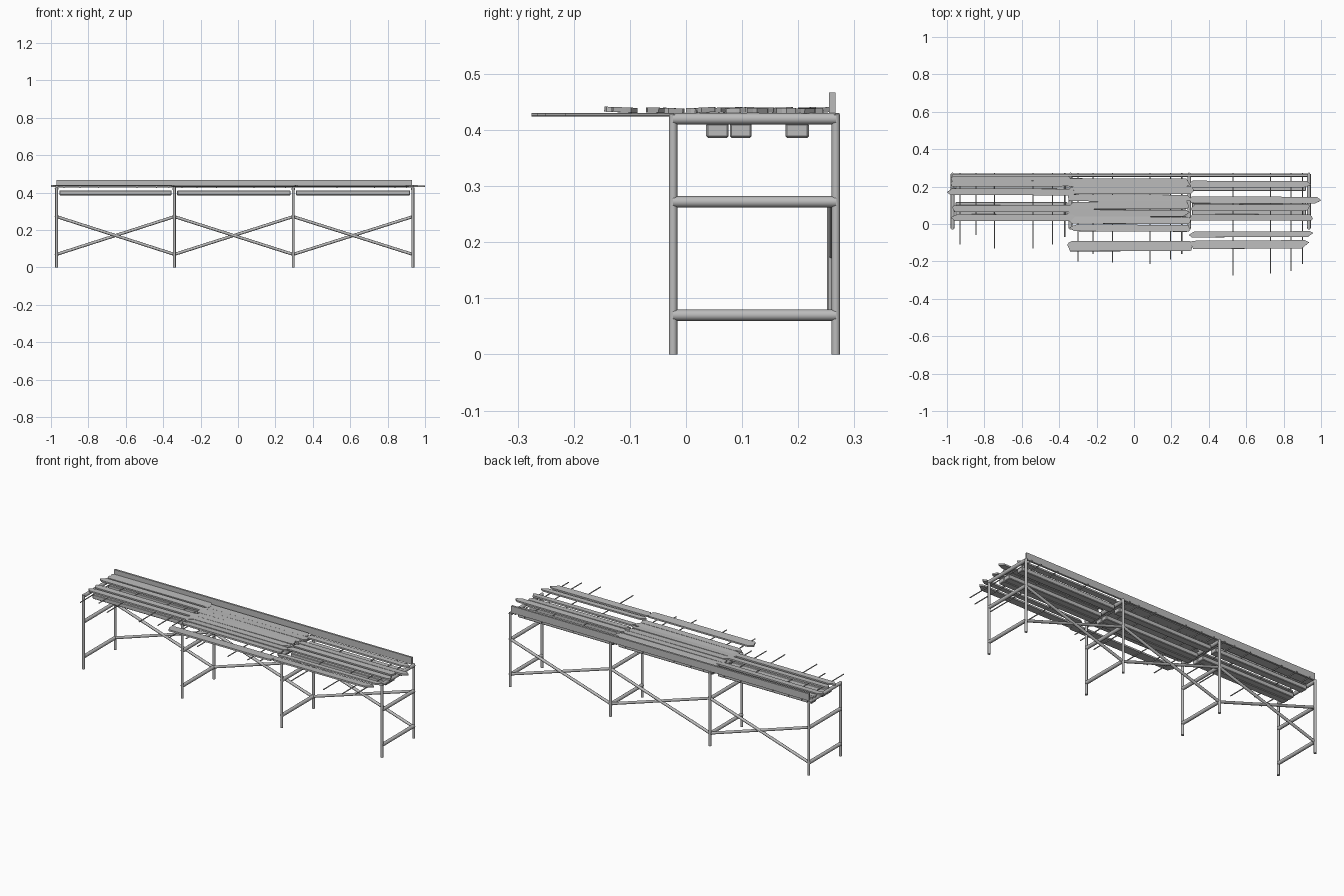
import bpy, bmesh, math, random
from mathutils import Vector

random.seed(4)
cube = bpy.data.objects.get("Cube")
if cube:
    bpy.data.objects.remove(cube)

grey = bpy.data.materials.new("weathered grey")
grey.use_nodes = True
colour = (0.5, 0.5, 0.5, 1)
grey.diffuse_color = colour
grey.node_tree.nodes["Principled BSDF"].inputs["Base Color"].default_value = colour

POSTS = (-0.97, -0.34, 0.295, 0.935)
FRONT, BACK = -0.023, 0.267
LOW, MID, TOP = 0.07, 0.272, 0.42


def finish(name, bm, smooth=False):
    bmesh.ops.recalc_face_normals(bm, faces=bm.faces)
    mesh = bpy.data.meshes.new(name)
    bm.to_mesh(mesh)
    bm.free()
    mesh.materials.append(grey)
    obj = bpy.data.objects.new(name, mesh)
    bpy.context.collection.objects.link(obj)
    if smooth:
        bpy.ops.object.select_all(action='DESELECT')
        obj.select_set(True)
        bpy.context.view_layer.objects.active = obj
        bpy.ops.object.shade_smooth_by_angle(angle=math.radians(40))
    return obj


def pole(name, a, b, radius, sides=16):
    a, b = Vector(a), Vector(b)
    bm = bmesh.new()
    bmesh.ops.create_cone(bm, cap_ends=True, segments=sides, radius1=radius,
                          radius2=radius, depth=(b - a).length)
    obj = finish(name, bm, True)
    obj.location = (a + b) / 2
    obj.rotation_euler = (b - a).to_track_quat('Z', 'Y').to_euler()
    return obj


def box(name, x, y, z, bevel=0.0):
    bm = bmesh.new()
    bmesh.ops.create_cube(bm, size=1)
    size = (x[1] - x[0], y[1] - y[0], z[1] - z[0])
    centre = Vector((sum(x), sum(y), sum(z))) / 2
    bmesh.ops.scale(bm, vec=size, verts=bm.verts)
    if bevel:
        bmesh.ops.bevel(bm, geom=bm.edges[:], offset=bevel, segments=1, affect='EDGES')
    obj = finish(name, bm)
    obj.location = centre
    return obj


def plank(name, x0, x1, y, width, z=0.435):
    """Worn board: ragged tapered ends, slight yaw and roll."""
    length, half = x1 - x0, width / 2
    outline = []
    for side in (1, -1):
        bite = random.uniform(0.01, 0.04)
        tip = random.uniform(-0.5, 0.5)
        end = side * length / 2
        outline += [(end - side * bite, -side * half),
                    (end - side * bite * 0.3, side * half * (tip - 0.4)),
                    (end, side * half * tip),
                    (end - side * bite * 0.6, side * half)]
    bm = bmesh.new()
    face = bm.faces.new([bm.verts.new((px, py, -0.0045)) for px, py in outline])
    ext = bmesh.ops.extrude_face_region(bm, geom=[face])
    top = [v for v in ext["geom"] if isinstance(v, bmesh.types.BMVert)]
    bmesh.ops.translate(bm, vec=(0, 0, 0.009), verts=top)
    obj = finish(name, bm)
    obj.location = ((x0 + x1) / 2, y, z + random.uniform(-0.001, 0.001))
    obj.rotation_euler = (random.uniform(-0.06, 0.06), 0, random.uniform(-0.006, 0.006))


# Upright frames with cross rails
for x in POSTS:
    for side, y in (("front", FRONT), ("back", BACK)):
        pole(side + "_post", (x, y, 0), (x, y, 0.428), 0.0075)
    for z in (LOW, MID, TOP):
        pole("cross_rail", (x, FRONT, z), (x, BACK, z), 0.01)

# Crossed braces along the back
for a, b in zip(POSTS, POSTS[1:]):
    pole("rising_brace", (a, 0.263, LOW), (b, 0.263, MID), 0.008, 10)
    pole("falling_brace", (a, 0.259, MID), (b, 0.259, LOW), 0.008, 10)

# Bearer boards slung under the deck
for a, b in zip(POSTS, POSTS[1:]):
    for y0, y1 in ((0.036, 0.076), (0.078, 0.117), (0.177, 0.219)):
        box("under_board", (a + 0.015, b - 0.015), (y0, y1), (0.386, 0.412), 0.003)

# Toe board along the back edge
box("toe_board", (-0.97, 0.93), (0.255, 0.266), (0.427, 0.467))

# Thin rods carrying the planks: x and front tip
rods = ((-0.93, -0.11), (-0.845, -0.06), (-0.745, -0.13), (-0.54, -0.13),
        (-0.435, -0.11), (-0.37, -0.07), (-0.3, -0.2), (-0.22, -0.16),
        (-0.115, -0.205), (0.085, -0.215), (0.195, -0.19), (0.255, -0.16),
        (0.53, -0.275), (0.73, -0.265), (0.84, -0.25), (0.9, -0.215))
for x, tip in rods:
    pole("deck_rod", (x, tip, 0.427), (x, 0.274, 0.427), 0.003, 8)

# Deck planks: start, end, then (y, width) for each
left = ((0.243, 0.025), (0.216, 0.03), (0.172, 0.035), (0.083, 0.035), (0.034, 0.036))
middle = ((0.222, 0.045), (0.18, 0.04), (0.139, 0.036), (0.1, 0.04),
          (0.058, 0.036), (0.02, 0.038), (-0.022, 0.036), (-0.118, 0.055))
right = ((0.213, 0.035), (0.128, 0.036), (0.088, 0.035), (0.035, 0.034),
         (-0.055, 0.03), (-0.11, 0.044))
for name, x0, x1, rows in (("left_plank", -0.975, -0.325, left),
                           ("middle_plank", -0.35, 0.305, middle),
                           ("right_plank", 0.29, 0.95, right)):
    for y, width in rows:
        # the longest boards reach past the end frames
        start = -1.0 if (name == "left_plank" and y == 0.172) else x0 + random.uniform(-0.01, 0.01)
        end = 1.0 if (name == "right_plank" and y == 0.128) else x1 + random.uniform(-0.015, 0.015)
        plank(name, start, end, y, width)
